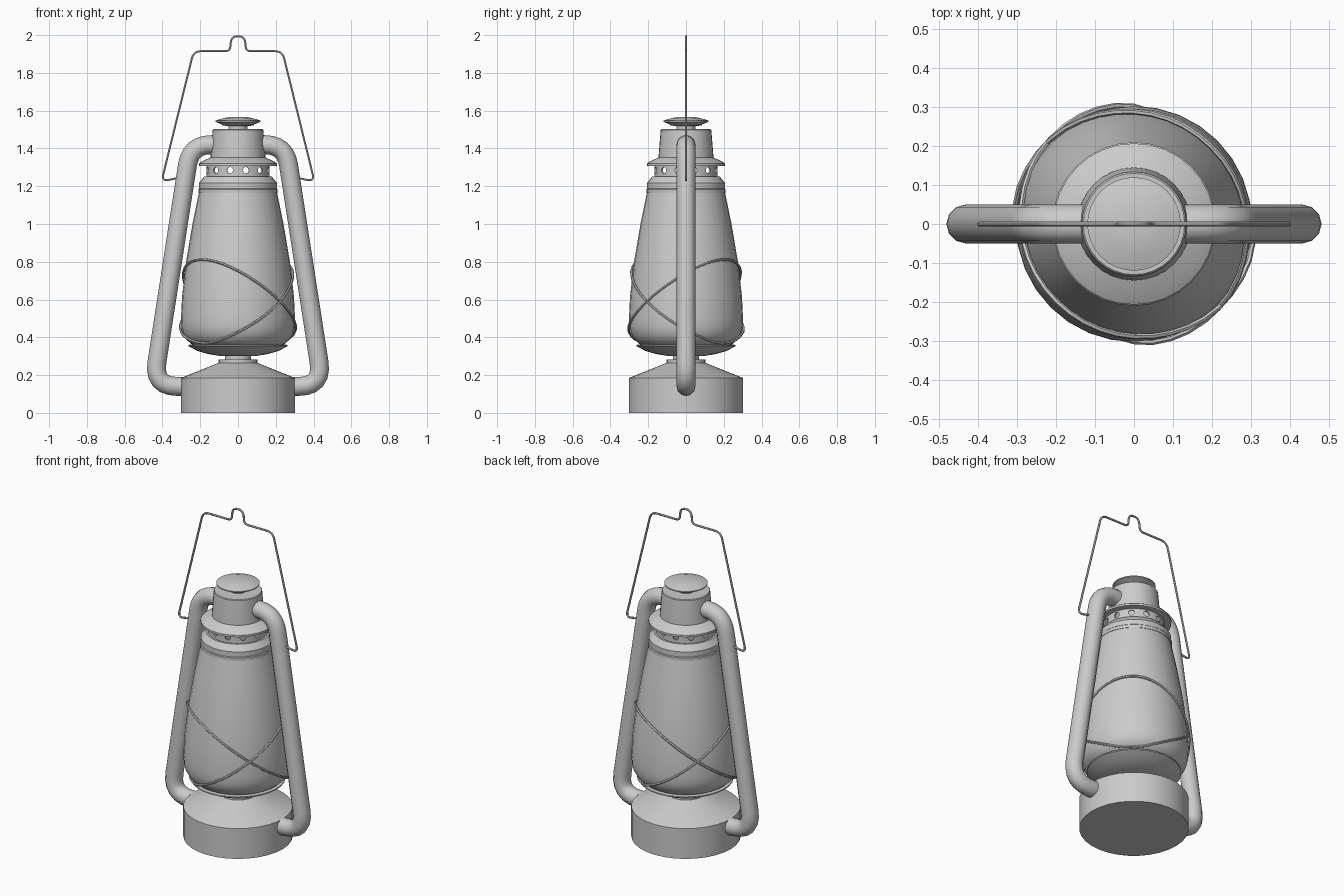
import bpy, bmesh
from math import sin, cos, pi, radians
from mathutils import Vector, Matrix

if "Cube" in bpy.data.objects:
    bpy.data.objects.remove(bpy.data.objects["Cube"])


def smooth(ob, angle=35):
    bpy.ops.object.select_all(action='DESELECT')
    ob.select_set(True)
    bpy.context.view_layer.objects.active = ob
    bpy.ops.object.shade_smooth_by_angle(angle=radians(angle))


def finish(bm, name):
    bmesh.ops.remove_doubles(bm, verts=bm.verts, dist=1e-5)
    bmesh.ops.recalc_face_normals(bm, faces=bm.faces)
    me = bpy.data.meshes.new(name)
    bm.to_mesh(me)
    bm.free()
    ob = bpy.data.objects.new(name, me)
    bpy.context.collection.objects.link(ob)
    return ob


def lathe(name, profile, seg=32, angle=35, closed=False):
    """Revolve (radius, height) points around z."""
    bm = bmesh.new()
    pts = profile + profile[:1] if closed else profile
    vs = [bm.verts.new((r, 0, z)) for r, z in pts]
    es = [bm.edges.new(p) for p in zip(vs, vs[1:])]
    bmesh.ops.spin(bm, geom=vs + es, cent=(0, 0, 0), axis=(0, 0, 1),
                   angle=2 * pi, steps=seg, use_duplicate=False)
    ob = finish(bm, name)
    smooth(ob, angle)
    return ob


def fillet(points, steps=6):
    """Round the corners of an (x, z, radius) path in the xz plane."""
    ps = [Vector((x, 0, z)) for x, z, r in points]
    out = [ps[0]]
    for i in range(1, len(ps) - 1):
        c, r = ps[i], points[i][2]
        a = c + (ps[i - 1] - c).normalized() * r
        b = c + (ps[i + 1] - c).normalized() * r
        for k in range(steps + 1):
            t = k / steps
            out.append(a * (1 - t) ** 2 + c * 2 * t * (1 - t) + b * t * t)
    return out + [ps[-1]]


def pipe(name, points, radius, res, cyclic=False):
    cu = bpy.data.curves.new(name, 'CURVE')
    cu.dimensions = '3D'
    cu.bevel_depth, cu.bevel_resolution, cu.use_fill_caps = radius, res, True
    sp = cu.splines.new('POLY')
    sp.points.add(len(points) - 1)
    for p, co in zip(sp.points, points):
        p.co = (*co, 1)
    sp.use_cyclic_u = cyclic
    ob = bpy.data.objects.new(name, cu)
    bpy.context.collection.objects.link(ob)
    bpy.ops.object.select_all(action='DESELECT')
    ob.select_set(True)
    bpy.context.view_layer.objects.active = ob
    bpy.ops.object.convert(target='MESH')
    ob = bpy.context.view_layer.objects.active
    smooth(ob, 50)
    return ob


# Fuel tank with sloped top and collar
lathe("fuel_tank", [(0, 0), (0.303, 0), (0.303, 0.185), (0.102, 0.265), (0.102, 0.282),
                    (0.07, 0.282), (0.07, 0.31), (0, 0.31)])

# Burner cup under the glass
lathe("burner_cup", [(0, 0.3), (0.1, 0.302), (0.16, 0.312), (0.215, 0.328), (0.262, 0.353),
                     (0.262, 0.36), (0.245, 0.363), (0.18, 0.345), (0, 0.345)])

# Glass globe
globe = [(0.19, 0.343), (0.22, 0.352), (0.25, 0.367), (0.275, 0.39), (0.292, 0.42), (0.3, 0.455),
         (0.302, 0.5), (0.296, 0.62), (0.275, 0.8), (0.241, 1.0), (0.204, 1.18)]
lathe("glass_globe", globe, angle=45)

# Metal collar above the glass
lathe("globe_collar", [(0.2, 1.165), (0.21, 1.165), (0.21, 1.183), (0.206, 1.187), (0.206, 1.218),
                       (0.178, 1.252), (0.155, 1.252)])

# Perforated vent ring: 12 round holes cut through a thin wall
ring = lathe("vent_ring", [(0.167, 1.245), (0.167, 1.318), (0.158, 1.318), (0.158, 1.245)],
             seg=48, closed=True)
bm = bmesh.new()
for i in range(12):
    a = radians(15 + 30 * i)
    m = (Matrix.Rotation(a, 4, 'Z') @ Matrix.Translation((0.163, 0, 1.285))
         @ Matrix.Rotation(pi / 2, 4, 'Y'))
    bmesh.ops.create_cone(bm, cap_ends=True, segments=14, radius1=0.017, radius2=0.017,
                          depth=0.05, matrix=m)
cutter = finish(bm, "hole_cutter")
cutter.hide_render = True
mod = ring.modifiers.new("holes", 'BOOLEAN')
mod.operation, mod.solver, mod.object = 'DIFFERENCE', 'EXACT', cutter
bpy.context.view_layer.objects.active = ring
bpy.ops.object.modifier_apply(modifier=mod.name)
bpy.data.objects.remove(cutter)
smooth(ring)

# Brim and chimney
lathe("chimney", [(0.15, 1.312), (0.19, 1.306), (0.207, 1.308), (0.207, 1.32), (0.185, 1.334),
                  (0.145, 1.352), (0.145, 1.362), (0.134, 1.498), (0.13, 1.502), (0, 1.502)])

# Lid on its short stem
lathe("lid", [(0.05, 1.49), (0.05, 1.518), (0.085, 1.522), (0.085, 1.527), (0.12, 1.541),
              (0.12, 1.547), (0.08, 1.56), (0.04, 1.567), (0, 1.567)])

# Side air tubes
for side, s in (("left", -1), ("right", 1)):
    path = fillet([(s * 0.1, 1.42, 0), (s * 0.251, 1.42, 0.11), (s * 0.449, 0.14, 0.13),
                   (s * 0.27, 0.14, 0)])
    pipe(side + "_air_tube", path, 0.05, 4)

# Carrying handle of bent wire
half = [(0.29, 1.25, 0), (0.405, 1.225, 0.04), (0.235, 1.915, 0.04), (0.043, 1.915, 0.025),
        (0.035, 1.994, 0.033)]
pipe("carry_handle", fillet(half + [(-x, z, r) for x, z, r in reversed(half)]), 0.006, 1)


# Two tilted guard wires crossing around the globe
def globe_radius(z):
    for (r0, z0), (r1, z1) in zip(globe, globe[1:]):
        if z <= z1:
            return r0 + (r1 - r0) * (z - z0) / (z1 - z0)


for name, peak in (("guard_wire_front", -133), ("guard_wire_back", 47)):
    pts = []
    for i in range(40):
        a = 2 * pi * i / 40
        z = 0.59 + 0.222 * cos(a - radians(peak))
        r = max(globe_radius(z) + 0.008, 0.265)
        pts.append((r * cos(a), r * sin(a), z))
    pipe(name, pts, 0.007, 1, cyclic=True)
